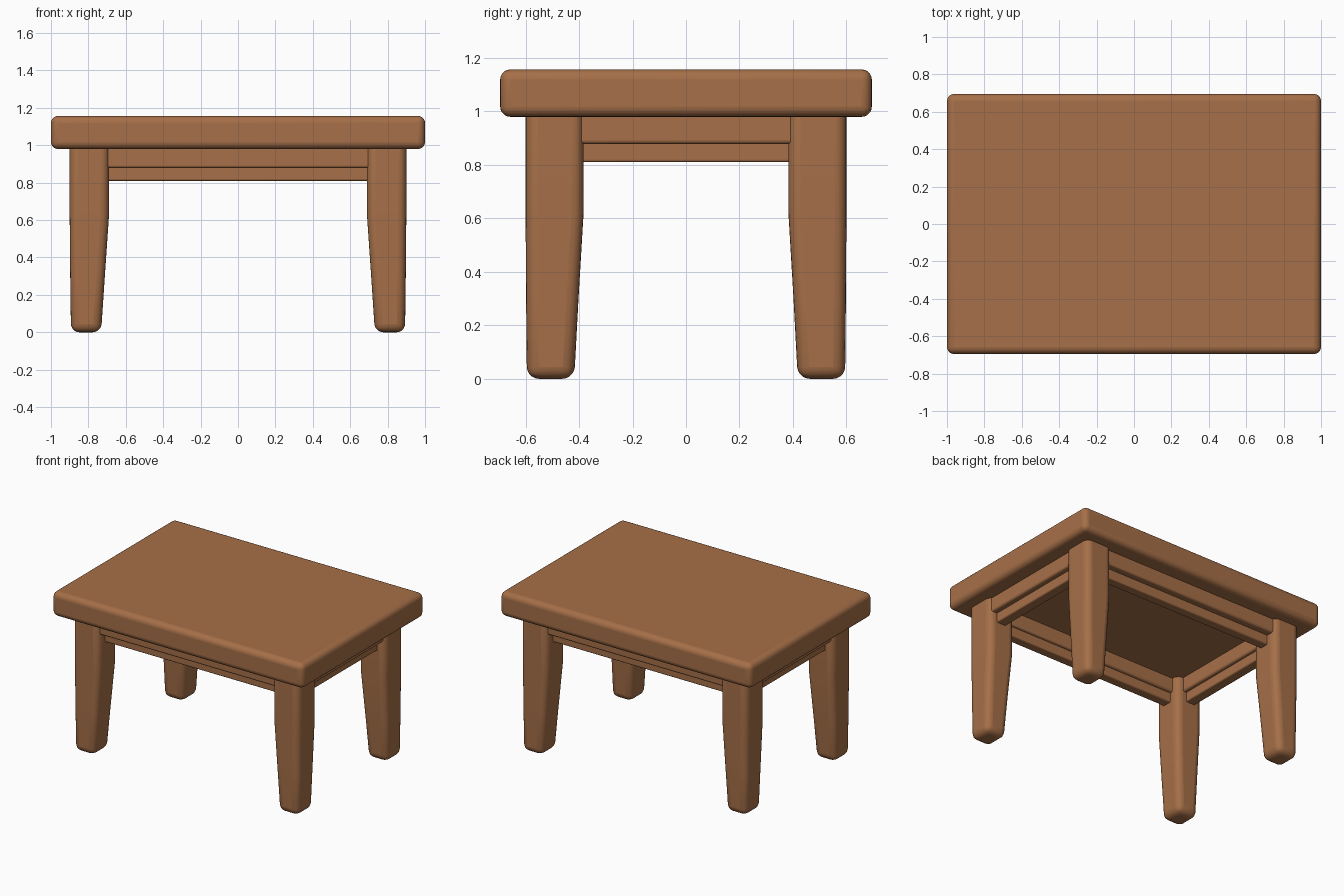
import bpy, bmesh, math

if "Cube" in bpy.data.objects:
    bpy.data.objects.remove(bpy.data.objects["Cube"])

wood = bpy.data.materials.new("warm brown wood")
wood.diffuse_color = (0.38, 0.16, 0.065, 1)
wood.use_nodes = True
wood.node_tree.nodes["Principled BSDF"].inputs["Base Color"].default_value = wood.diffuse_color


def loft(name, sections, bevel, mirror=(False, False)):
    """Box-like part from rectangles (x0, x1, y0, y1, z), bottom to top."""
    bm = bmesh.new()
    rings = [[bm.verts.new(p) for p in
              ((x0, y0, z), (x1, y0, z), (x1, y1, z), (x0, y1, z))]
             for x0, x1, y0, y1, z in sections]
    bm.faces.new(rings[0][::-1])
    bm.faces.new(rings[-1])
    for a, b in zip(rings, rings[1:]):
        for i in range(4):
            j = (i + 1) % 4
            bm.faces.new((a[i], a[j], b[j], b[i]))
    bmesh.ops.recalc_face_normals(bm, faces=bm.faces)
    me = bpy.data.meshes.new(name)
    bm.to_mesh(me)
    bm.free()
    me.materials.append(wood)
    ob = bpy.data.objects.new(name, me)
    bpy.context.collection.objects.link(ob)
    bev = ob.modifiers.new("round edges", 'BEVEL')
    bev.width, bev.segments = bevel, 5
    bev.limit_method, bev.angle_limit = 'ANGLE', math.radians(40)
    if any(mirror):
        mir = ob.modifiers.new("mirror", 'MIRROR')
        mir.use_axis = (mirror[0], mirror[1], False)
        mir.use_mirror_merge = False
    bpy.context.view_layer.objects.active = ob
    ob.select_set(True)
    bpy.ops.object.shade_smooth_by_angle(angle=math.radians(40))
    ob.select_set(False)
    return ob


def box(name, x0, x1, y0, y1, z0, z1, bevel, mirror=(False, False)):
    return loft(name, [(x0, x1, y0, y1, z0), (x0, x1, y0, y1, z1)], bevel, mirror)


# Thick rounded tabletop
box("tabletop", -1, 1, -0.695, 0.695, 0.98, 1.157, 0.038)

# Four legs: straight above, tapering on the inner sides below
loft("legs", [(0.732, 0.893, 0.418, 0.595, 0.0),
              (0.712, 0.897, 0.402, 0.598, 0.30),
              (0.690, 0.900, 0.383, 0.600, 0.62),
              (0.690, 0.900, 0.383, 0.600, 1.06)], 0.045, (True, True))

# Upper apron boards, nearly flush with the legs
box("long_aprons", -0.75, 0.75, 0.435, 0.575, 0.878, 1.03, 0.015, (False, True))
box("short_aprons", 0.74, 0.88, -0.45, 0.45, 0.878, 1.03, 0.015, (True, False))

# Narrower lower rails, set back under the aprons
box("long_rails", -0.75, 0.75, 0.455, 0.525, 0.81, 0.90, 0.01, (False, True))
box("short_rails", 0.765, 0.84, -0.45, 0.45, 0.81, 0.90, 0.01, (True, False))
